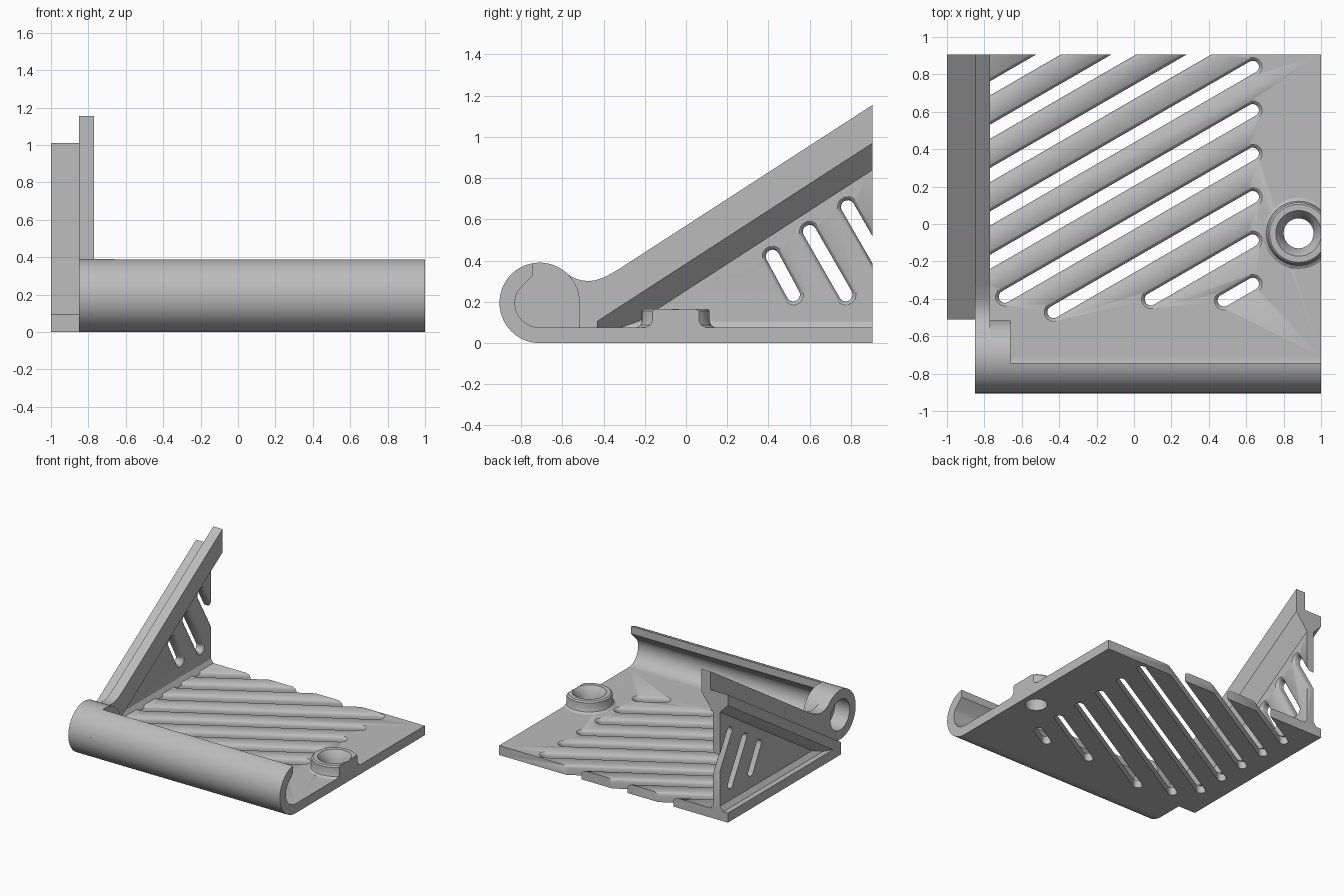
import bpy, bmesh
from math import sin, cos, radians, atan2
from mathutils import Vector

if "Cube" in bpy.data.objects:
    bpy.data.objects.remove(bpy.data.objects["Cube"], do_unlink=True)

grey = bpy.data.materials.new("plain_grey")
grey.use_nodes = True
colour = (0.5, 0.5, 0.5, 1)
grey.diffuse_color = colour
grey.node_tree.nodes["Principled BSDF"].inputs["Base Color"].default_value = colour

BACK, SLOPE = 0.905, 0.647
TUBE_Y, TUBE_Z, TUBE_R = -0.71, 0.195, 0.195


def rail_top(y):
    return 1.155 - SLOPE * (BACK - y)


def arc(cx, cy, r, a0, a1, n):
    angles = [radians(a0 + (a1 - a0) * i / n) for i in range(n + 1)]
    return [(cx + r * cos(a), cy + r * sin(a)) for a in angles]


def finish(name, bm):
    bmesh.ops.recalc_face_normals(bm, faces=bm.faces[:])
    mesh = bpy.data.meshes.new(name)
    bm.to_mesh(mesh)
    bm.free()
    ob = bpy.data.objects.new(name, mesh)
    bpy.context.collection.objects.link(ob)
    mesh.materials.append(grey)
    return ob


def loft(loops, closed=False):
    """Skin a row of equal point loops; cap the ends unless closed."""
    bm = bmesh.new()
    rows = [[bm.verts.new(p) for p in loop] for loop in loops]
    n = len(rows[0])
    pairs = list(zip(rows, rows[1:]))
    if closed:
        pairs.append((rows[-1], rows[0]))
    else:
        bm.faces.new(rows[0])
        bm.faces.new(rows[-1])
    for a, b in pairs:
        for i in range(n):
            j = (i + 1) % n
            bm.faces.new((a[i], a[j], b[j], b[i]))
    return bm


def along_x(pts, x):
    return [(x, y, z) for y, z in pts]


def along_z(pts, z):
    return [(x, y, z) for x, y in pts]


def prism(name, pts, place, lo, hi):
    return finish(name, loft([place(pts, lo), place(pts, hi)]))


def capsule(a, b, r):
    """Outline of a round-ended slot from a to b."""
    t = atan2(b[1] - a[1], b[0] - a[0]) * 180 / 3.14159265
    return arc(*b, r, t - 90, t + 90, 10) + arc(*a, r, t + 90, t + 270, 10)


def slot(a, b, place, far, face):
    """Cutter for a slot whose edge is rounded at the visible face."""
    levels = [(far, 0.033), (face - 0.025, 0.033), (face - 0.012, 0.037),
              (face - 0.003, 0.046), (face + 0.004, 0.056)]
    return finish("slot_cutter", loft([place(capsule(a, b, r), d) for d, r in levels]))


def cut(ob, cutters):
    bpy.context.view_layer.objects.active = ob
    for c in cutters:
        c.hide_render = True
        mod = ob.modifiers.new("cut", 'BOOLEAN')
        mod.operation, mod.solver, mod.object = 'DIFFERENCE', 'EXACT', c
        bpy.ops.object.modifier_apply(modifier=mod.name)
        bpy.data.objects.remove(c, do_unlink=True)


# Base plate with diagonal slots and a screw hole
plate = prism("base_plate", [(-0.85, TUBE_Y), (1, TUBE_Y), (1, BACK), (-1, BACK),
                             (-1, -0.51), (-0.85, -0.51)], along_z, 0, 0.075)
left_ends = [-0.83] * 5 + [-0.69, -0.43, 0.09, 0.48]
cutters = []
for i, x0 in enumerate(left_ends):
    y_right = 0.84 + 0.232 * (3 - i)
    x1 = 0.635 if i >= 3 else 0.635 - (y_right - 1.05) / 0.577
    ya, yb = (y_right + 0.577 * (x - 0.635) for x in (x0, x1))
    cutters.append(slot((x0, ya), (x1, yb), along_z, -0.02, 0.075))
BOSS = (0.88, -0.05)
cutters.append(prism("hole_cutter", arc(*BOSS, 0.08, 0, 352.5, 47), along_z, -0.1, 0.2))
cut(plate, cutters)

# Screw boss with countersink, trimmed flush with the plate side
profile = [(0.08, 0.02), (0.08, 0.105), (0.115, 0.155), (0.122, 0.165), (0.155, 0.165),
           (0.165, 0.155), (0.165, 0.105), (0.172, 0.087), (0.19, 0.075), (0.19, 0.02)]
bm = loft([along_z(arc(*BOSS, r, 0, 352.5, 47), z) for r, z in profile], closed=True)
trim = bmesh.ops.bisect_plane(bm, geom=bm.verts[:] + bm.edges[:] + bm.faces[:],
                              plane_co=(1, 0, 0), plane_no=(1, 0, 0), clear_outer=True)
bmesh.ops.edgeloop_fill(bm, edges=[e for e in trim["geom_cut"]
                                   if isinstance(e, bmesh.types.BMEdge)])
finish("screw_boss", bm)

# Open front channel
channel = (arc(TUBE_Y, TUBE_Z, TUBE_R, 270, 100, 40) + [(-0.744, 0.328)]
           + arc(TUBE_Y, TUBE_Z, 0.12, 150, 270, 24))
prism("front_channel", channel, along_x, -0.67, 1)

# Closed channel end with a blind round socket
cap = arc(TUBE_Y, TUBE_Z, TUBE_R, 0, 270, 60) + [(TUBE_Y, 0.03), (-0.515, 0.03)]
end_cap = prism("channel_end", cap, along_x, -0.85, -0.66)
cut(end_cap, [prism("socket_cutter", arc(TUBE_Y, TUBE_Z, 0.12, 0, 352.5, 47),
                    along_x, -0.9, -0.72)])

# Curved neck joining the channel end to the sloping rail
neck = [(-0.585, 0.05), (-0.585, 0.343), (-0.56, 0.325), (-0.53, 0.31), (-0.5, 0.303),
        (-0.47, 0.301), (-0.44, 0.304), (-0.41, 0.314), (-0.38, 0.327),
        (-0.33, rail_top(-0.33)), (-0.33, rail_top(-0.33) - 0.185),
        (-0.43, rail_top(-0.43) - 0.185), (-0.43, 0.05)]
prism("rail_neck", neck, along_x, -0.85, -0.77)

# Sloping rail: inner lip, outer flange and bevelled undersides
section = [(-0.77, 0), (-0.85, 0), (-0.85, -0.145), (-1, -0.145), (-1, -0.23),
           (-0.93, -0.30), (-0.87, -0.315), (-0.77, -0.185)]
start = -0.51
bm = loft([[(x, y, min(rail_top(y), 0.28 if y == start else 9) + dz if dz == 0
             else rail_top(y) + dz) for x, dz in section] for y in (start, BACK)])
bmesh.ops.bisect_plane(bm, geom=bm.verts[:] + bm.edges[:] + bm.faces[:],
                       plane_co=(0, 0, 0.07), plane_no=(0, 0, -1), clear_outer=True)
finish("sloping_rail", bm)

# Side web with slots
web = prism("side_web", [(-0.42, 0.03), (BACK, 0.03), (BACK, rail_top(BACK) - 0.28),
                         (-0.42, rail_top(-0.42) - 0.26)], along_x, -0.93, -0.87)
ends = [((0.42, 0.42), (0.52, 0.235)), ((0.60, 0.54), (0.775, 0.235)),
        ((0.785, 0.66), (1.03, 0.235))]
cut(web, [slot(a, b, along_x, -1.1, -0.87) for a, b in ends])

# Bevelled foot where the web meets the plate
foot = [(-0.97, 0.06), (-0.93, 0.11), (-0.87, 0.105), (-0.84, 0.06)]
finish("web_foot", loft([[(x, y, z) for x, z in foot] for y in (-0.4, BACK)]))

# Smooth the round surfaces and keep hard edges
bpy.ops.object.select_all(action='DESELECT')
for ob in bpy.context.collection.objects:
    if ob.type == 'MESH' and ob.data.materials and ob.data.materials[0] == grey:
        ob.select_set(True)
        bpy.context.view_layer.objects.active = ob
bpy.ops.object.shade_smooth_by_angle(angle=radians(35))
